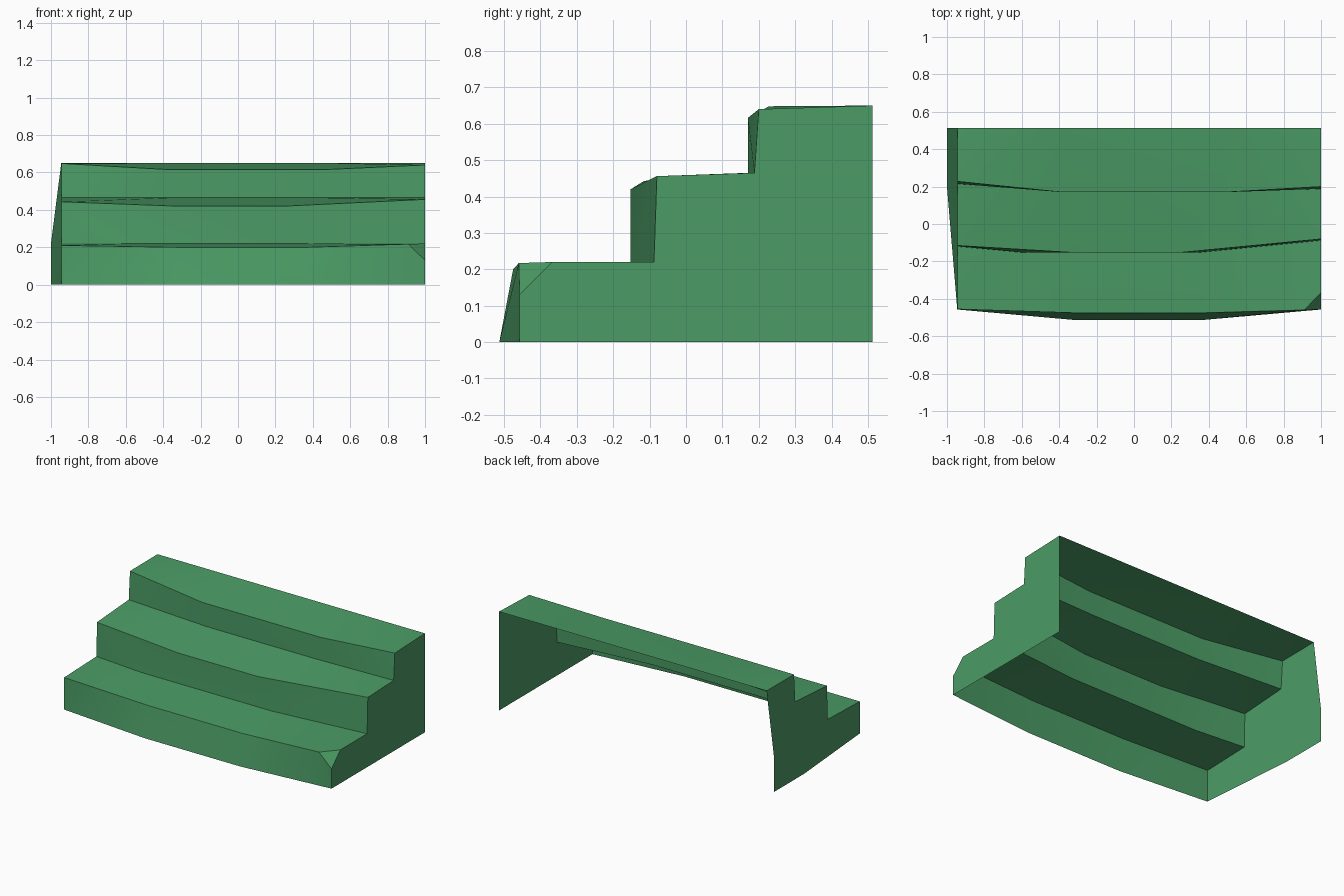
import bpy
import bmesh
import math

default = bpy.data.objects.get("Cube")
if default:
    bpy.data.objects.remove(default, do_unlink=True)

LEFT_END, RIGHT_END, BACK = -0.945, 1.0, 0.513


def make_material(name, colour):
    material = bpy.data.materials.new(name)
    material.use_nodes = True
    material.diffuse_color = colour
    material.node_tree.nodes["Principled BSDF"].inputs["Base Color"].default_value = colour
    return material


def add_row(bm, bends, low_end, middle, high_end):
    """One long crease: two straight ends around a bowed middle, as (y, z) pairs."""
    spots = zip((LEFT_END, bends[0], bends[1], RIGHT_END),
                (low_end, middle, middle, high_end))
    return [bm.verts.new((x, y, z)) for x, (y, z) in spots]


bm = bmesh.new()

# Creases running along the steps, from the front foot to the back of the top
rows = [
    add_row(bm, (-0.32, 0.37), (-0.457, 0), (-0.513, 0), (-0.457, 0)),
    add_row(bm, (-0.32, 0.37), (-0.455, 0.21), (-0.475, 0.2), (-0.457, 0.22)),
    add_row(bm, (-0.6, 0.35), (-0.12, 0.22), (-0.152, 0.22), (-0.088, 0.22)),
    add_row(bm, (-0.33, 0.25), (-0.115, 0.443), (-0.152, 0.42), (-0.08, 0.456)),
    add_row(bm, (-0.35, 0.45), (0.215, 0.465), (0.17, 0.465), (0.188, 0.465)),
    add_row(bm, (-0.38, 0.48), (0.228, 0.648), (0.17, 0.616), (0.2, 0.64)),
    add_row(bm, (-0.38, 0.48), (BACK, 0.65), (BACK, 0.65), (BACK, 0.65)),
]

# Risers and treads
for lower, upper in zip(rows, rows[1:]):
    for i in range(len(lower) - 1):
        bm.faces.new((lower[i], lower[i + 1], upper[i + 1], upper[i]))

# Flat end wall
heel = bm.verts.new((RIGHT_END, BACK, 0))
bm.faces.new([heel] + [row[-1] for row in reversed(rows)])

# Flared end wall
flare_foot = bm.verts.new((-1, 0.2, 0))
flare_heel = bm.verts.new((-1, BACK, 0))
flare_back = bm.verts.new((-1, BACK, 0.22))
ends = [row[0] for row in rows]
bm.faces.new(ends[:3] + [flare_foot])
bm.faces.new((flare_foot, ends[2], flare_back, flare_heel))
bm.faces.new(ends[2:] + [flare_back])

# Chipped front corner
bmesh.ops.bevel(bm, geom=[rows[1][-1]], offset=0.09, segments=1,
                profile=0.5, affect='VERTICES')
bmesh.ops.triangulate(bm, faces=bm.faces[:])

mesh = bpy.data.meshes.new("stepped_block")
bm.to_mesh(mesh)
bm.free()
mesh.materials.append(make_material("green", (0.07, 0.33, 0.13, 1)))

steps = bpy.data.objects.new("stepped_block", mesh)
bpy.context.collection.objects.link(steps)
bpy.context.view_layer.objects.active = steps
steps.select_set(True)
bpy.ops.object.shade_smooth_by_angle(angle=math.radians(30))
